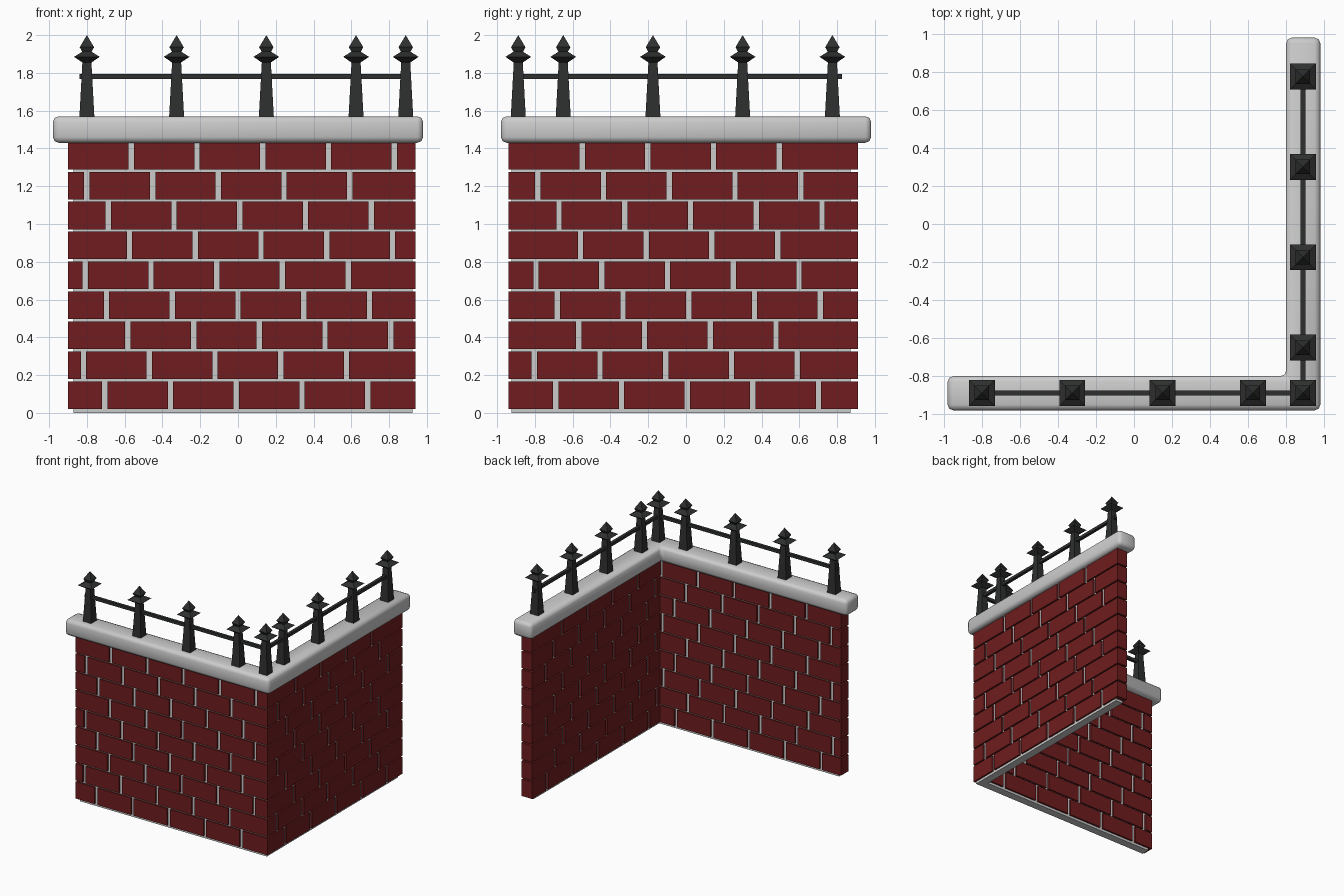
import bpy, bmesh

if "Cube" in bpy.data.objects:
    bpy.data.objects.remove(bpy.data.objects["Cube"])

def material(name, rgb):
    m = bpy.data.materials.new(name)
    m.diffuse_color = (*rgb, 1)
    m.use_nodes = True
    m.node_tree.nodes["Principled BSDF"].inputs["Base Color"].default_value = m.diffuse_color
    return m

RED = material("brick_red", (0.16, 0.012, 0.013))
IRON = material("dark_iron", (0.027, 0.029, 0.028))

def finish(name, bm, mat=None):
    bmesh.ops.recalc_face_normals(bm, faces=bm.faces[:])
    me = bpy.data.meshes.new(name)
    bm.to_mesh(me)
    bm.free()
    ob = bpy.data.objects.new(name, me)
    bpy.context.collection.objects.link(ob)
    if mat:
        me.materials.append(mat)
    return ob

def box(bm, lo, hi):
    vs = bmesh.ops.create_cube(bm, size=1)["verts"]
    for v in vs:
        for i in range(3):
            v.co[i] = (lo[i] + hi[i]) / 2 + v.co[i] * (hi[i] - lo[i])

def l_prism(name, outer, inner, x0, y1, z0, z1):
    """L-shaped slab following both walls, corner at +x / -y."""
    bm = bmesh.new()
    pts = [(x0, -outer), (outer, -outer), (outer, y1),
           (inner, y1), (inner, -inner), (x0, -inner)]
    f = bm.faces.new([bm.verts.new((x, y, z0)) for x, y in pts])
    top = bmesh.ops.extrude_face_region(bm, geom=[f])["geom"]
    for v in top:
        if isinstance(v, bmesh.types.BMVert):
            v.co.z = z1
    return finish(name, bm)

# Mortar core, slightly recessed behind the bricks
l_prism("mortar_core", 0.925, 0.855, -0.87, 0.87, 0.0, 1.45)

# Coping stone with rounded edges
coping = l_prism("coping", 0.98, 0.80, -0.98, 0.98, 1.43, 1.57)
bev = coping.modifiers.new("round", 'BEVEL')
bev.width = 0.03
bev.segments = 2
bev.limit_method = 'ANGLE'
for p in coping.data.polygons:
    p.use_smooth = True

# Brick courses: each row's joints shift left by a third of a brick
PITCH, SHIFT, GAP = 0.348, 0.113, 0.014

def bricks(name, start, end, first_joint, last_joint, along_x):
    bm = bmesh.new()
    for row in range(9):
        z = 0.021 + row * 0.1585
        joints = [first_joint - row * SHIFT + k * PITCH for k in range(-2, 9)]
        joints = [j for j in joints if -0.86 < j < last_joint]
        lows = [start] + [j + GAP for j in joints]
        highs = [j - GAP for j in joints] + [end]
        for a, b in zip(lows, highs):
            if along_x:
                box(bm, (a, -0.94, z), (b, -0.84, z + 0.146))
            else:
                box(bm, (0.84, a, z), (0.94, b, z + 0.146))
    finish(name, bm, RED)

bricks("front_wall_bricks", -0.90, 0.94, -0.705, 0.85, True)
bricks("side_wall_bricks", -0.84, 0.91, -0.69, 0.78, False)

# Square finial posts: (height, half width) profile
PROFILE = [(1.56, 0.04), (1.855, 0.024), (1.885, 0.068), (1.912, 0.025),
           (1.936, 0.038), (2.0, 0.0)]

def post(name, x, y):
    bm = bmesh.new()
    rings = [[bm.verts.new((x + sx * w, y + sy * w, z))
              for sx, sy in ((-1, -1), (1, -1), (1, 1), (-1, 1))]
             for z, w in PROFILE[:-1]]
    bm.faces.new(rings[0])
    for a, b in zip(rings, rings[1:]):
        for i in range(4):
            j = (i + 1) % 4
            bm.faces.new((a[i], a[j], b[j], b[i]))
    tip = bm.verts.new((x, y, PROFILE[-1][0]))
    for i in range(4):
        bm.faces.new((rings[-1][i], rings[-1][(i + 1) % 4], tip))
    finish(name, bm, IRON)

C = 0.888
for i in range(4):
    post(f"front_post_{i}", -0.80 + i * 0.475, -C)
    post(f"side_post_{i}", C, 0.775 - i * 0.475)
post("corner_post", C, -C)

# Iron rails threading the posts
R = 0.013
bm = bmesh.new()
box(bm, (-0.84, -C - R, 1.78 - R), (C, -C + R, 1.78 + R))
finish("front_rail", bm, IRON)
bm = bmesh.new()
box(bm, (C - R, -C, 1.78 - R), (C + R, 0.825, 1.78 + R))
finish("side_rail", bm, IRON)
